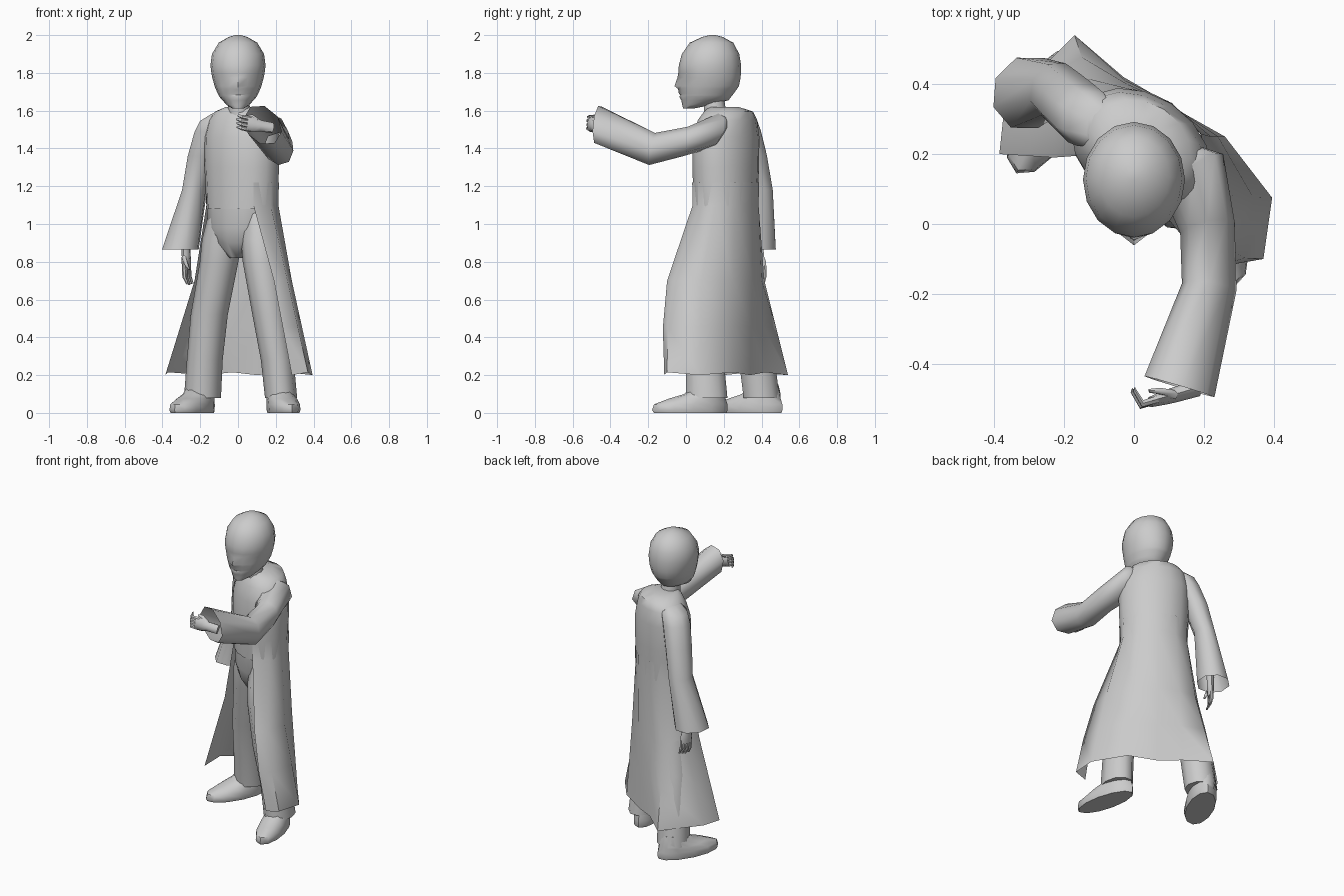
import bpy, bmesh, math
from mathutils import Vector as V

if "Cube" in bpy.data.objects:
    bpy.data.objects.remove(bpy.data.objects["Cube"])

YAW = math.radians(-33)          # body turned away from the gaze
X, Y, Z = V((1, 0, 0)), V((0, 1, 0)), V((0, 0, 1))


def ring(c, u, v, n=10):
    c, u, v = V(c), V(u), V(v)
    return [c + u * math.cos(2 * math.pi * i / n) + v * math.sin(2 * math.pi * i / n) for i in range(n)]


def flat_ring(c, a, b, yaw=0.0, n=10):
    cs, sn = math.cos(yaw), math.sin(yaw)
    return ring(c, (a * cs, a * sn, 0), (-b * sn, b * cs, 0), n)


def loft(name, rows, closed=True, caps=(True, True), angle=50):
    bm = bmesh.new()
    vs = [[bm.verts.new(p) for p in r] for r in rows]
    n = len(rows[0])
    for a, b in zip(vs, vs[1:]):
        for i in range(n if closed else n - 1):
            j = (i + 1) % n
            bm.faces.new((a[i], a[j], b[j], b[i]))
    if caps[0]:
        bm.faces.new(vs[0][::-1])
    if caps[1]:
        bm.faces.new(vs[-1])
    bmesh.ops.recalc_face_normals(bm, faces=bm.faces)
    me = bpy.data.meshes.new(name)
    bm.to_mesh(me)
    bm.free()
    ob = bpy.data.objects.new(name, me)
    bpy.context.collection.objects.link(ob)
    bpy.ops.object.select_all(action='DESELECT')
    ob.select_set(True)
    bpy.context.view_layer.objects.active = ob
    bpy.ops.object.shade_smooth_by_angle(angle=math.radians(angle))
    return ob


# Head: stacked rings, front vertices shaped into nose, eyes and mouth
head = []
for z, cy, hx, hy, tip, eye in [
        (1.612, .015, .03, .03, 0, 0), (1.63, .055, .06, .075, 0, 0),
        (1.655, .1, .082, .125, 0, 0), (1.675, .105, .1, .135, .006, 0),
        (1.682, .108, .103, .138, 0, 0), (1.69, .11, .107, .142, .006, 0),
        (1.715, .118, .118, .152, .008, 0), (1.73, .122, .124, .158, .025, 0),
        (1.775, .126, .136, .163, .008, .012), (1.80, .126, .141, .165, .002, 0),
        (1.84, .127, .146, .165, 0, 0), (1.90, .13, .138, .152, 0, 0),
        (1.96, .135, .102, .115, 0, 0), (1.99, .14, .05, .055, 0, 0), (2.0, .14, .015, .015, 0, 0)]:
    r = flat_ring((0, cy, z), hx, hy, 0, 16)
    r[12].y -= tip
    r[11].y += eye
    r[13].y += eye
    head.append(r)
loft("head", head)
loft("neck", [flat_ring((.01, .16, 1.54), .065, .065), flat_ring((0, .145, 1.69), .052, .055)])

# Coat body
loft("coat_body", [flat_ring((x, y, z), a, b, YAW, 16) for x, y, z, a, b in [
    (.02, .21, 1.08, .2, .153), (.02, .21, 1.3, .212, .16), (.02, .212, 1.46, .215, .158),
    (.02, .22, 1.55, .195, .138), (.02, .225, 1.595, .15, .122), (.015, .2, 1.62, .08, .08)]])

# Coat skirt, open at the front
c, s = math.cos(YAW), math.sin(YAW)
waist = []
for i in range(9):
    t = math.radians(-45 + 33.75 * i)
    a, b = .207 * math.cos(t), .16 * math.sin(t)
    waist.append(V((.02 + a * c - b * s, .21 + a * s + b * c, 1.1)))
top = [V((.02, .21, 1.22)) + (p - V((.02, .21, 1.1))) * 1.015 for p in waist]
mid = [(.19, -.1), (.262, -.065), (.285, .08), (.22, .25), (.1, .35), (-.02, .4), (-.13, .415), (-.23, .33), (-.23, .19)]
hem = [(.285, -.115), (.37, -.1), (.395, .075), (.26, .25), (.1, .34), (-.03, .42), (-.17, .54), (-.37, .34), (-.385, .2)]
mid = [V((x, y, .7)) for x, y in mid]
hem = [V((x, y, .2 + .015 * (i % 2))) for i, (x, y) in enumerate(hem)]
low = [m.lerp(h, .5) + V((0, -.015 if i < 2 else 0, 0)) for i, (m, h) in enumerate(zip(mid, hem))]
loft("coat_skirt", [top, waist, mid, low, hem], closed=False, caps=(False, False), angle=65)

# Trousers
loft("trouser_seat", [flat_ring((x, y, z), a, b, YAW, 12) for x, y, z, a, b in [
    (.02, .21, 1.12, .198, .15), (.017, .21, .98, .19, .145), (.01, .21, .9, .14, .12), (.01, .21, .82, .05, .07)]])
legs = {
    "left_leg": [(.105, .16, 1.09, .088, .1), (.115, .12, .92, .1, .118), (.125, .1, .8, .1, .115),
                 (.168, .08, .52, .092, .1), (.208, .1, .28, .087, .105), (.228, .11, .08, .085, .115)],
    "right_leg": [(-.06, .245, 1.09, .088, .1), (-.085, .265, .92, .105, .115), (-.1, .28, .8, .102, .11),
                  (-.152, .33, .52, .098, .1), (-.176, .375, .28, .095, .1), (-.188, .4, .08, .098, .1)]}
for name, rows in legs.items():
    loft(name, [flat_ring((x, y, z), a, b, 0, 10) for x, y, z, a, b in rows], angle=65)


# Shoes: heel position and heading
def shoe(name, heel, heading, wide):
    d = V((math.sin(heading), -math.cos(heading), 0))
    w = V((d.y, -d.x, 0))
    rows = []
    for z, start, length, half in [(0, .005, .395, .076), (.015, 0, .41, .08), (.045, 0, .4, .08),
                                   (.075, .01, .31, .076), (.1, .015, .22, .07), (.15, .03, .15, .06)]:
        rows.append(ring(V(heel) + d * (start + length / 2) + Z * z, d * length / 2, w * half * wide, 12))
    loft(name, rows)


shoe("left_shoe", (.195, .22, 0), math.radians(13), .98)
shoe("right_shoe", (-.15, .51, 0), math.radians(-27), 1.1)

# Sleeves, open at the cuffs
loft("right_sleeve", [flat_ring(p, a, b, math.radians(-25), 8) for p, a, b in [
    ((-.09, .28, 1.585), .045, .06), ((-.125, .3, 1.545), .08, .085), ((-.15, .315, 1.49), .082, .09),
    ((-.19, .35, 1.36), .078, .087),
    ((-.23, .385, 1.18), .065, .082), ((-.305, .375, .865), .1, .11)]], caps=(True, False), angle=65)
loft("left_sleeve", [ring(p, u, v, 8) for p, u, v in [
    ((.1, .18, 1.53), (.06, .05, 0), (0, 0, .06)),
    ((.17, .14, 1.49), (.085, .06, 0), (0, .03, .095)),
    ((.21, -.01, 1.435), (.078, .015, 0), (0, .02, .08)),
    ((.215, -.18, 1.397), (.078, -.01, -.01), (0, .015, .085)),
    ((.13, -.465, 1.525), (.1, -.03, -.035), (.01, .0, .1))]], caps=(True, False), angle=65)


# Hands: palm, four fingers and a thumb
def hand(side, wrist, d, across, curl, bend):
    wrist, d, across, curl = V(wrist), V(d).normalized(), V(across).normalized(), V(curl).normalized()
    loft(side + "_palm", [ring(wrist + d * t, across * a, curl * b, 8) for t, a, b in [
        (-.04, .028, .024), (.03, .03, .022), (.06, .04, .02), (.105, .042, .015)]])
    digits = [(.1 - .004 * abs(k - 1), -.03 + .02 * k, .045) for k in range(4)]
    for k, (t, off, ln) in enumerate(digits):
        base = wrist + d * t + across * off
        knuckle = base + d * ln * (1 - bend * .3)
        tip = knuckle + d * ln * (1 - bend) + curl * (.012 + .05 * bend)
        loft(f"{side}_finger_{k + 1}", [ring(p, across * r, (curl + d * bend * q) * r, 6) for p, r, q in [
            (base - d * .01, .011, 0), (knuckle, .0105, -.6), (tip, .006, -1)]])
    b = wrist + d * .04 - across * .03
    loft(side + "_thumb", [ring(b, d * .014, curl * .014, 6),
                           ring(b + d * .035 - across * .01 + curl * .02, across * .011, curl * .011, 6),
                           ring(b + d * .065 - across * .004 + curl * .03, across * .006, curl * .006, 6)])


hand("right", (-.275, .385, .86), (.03, .04, -1), (.45, .9, 0), (.9, -.4, .1), .1)
hand("left", (.145, -.48, 1.515), (-.85, -.25, .15), (-.15, -.1, -1), (-.25, .9, .1), .7)
